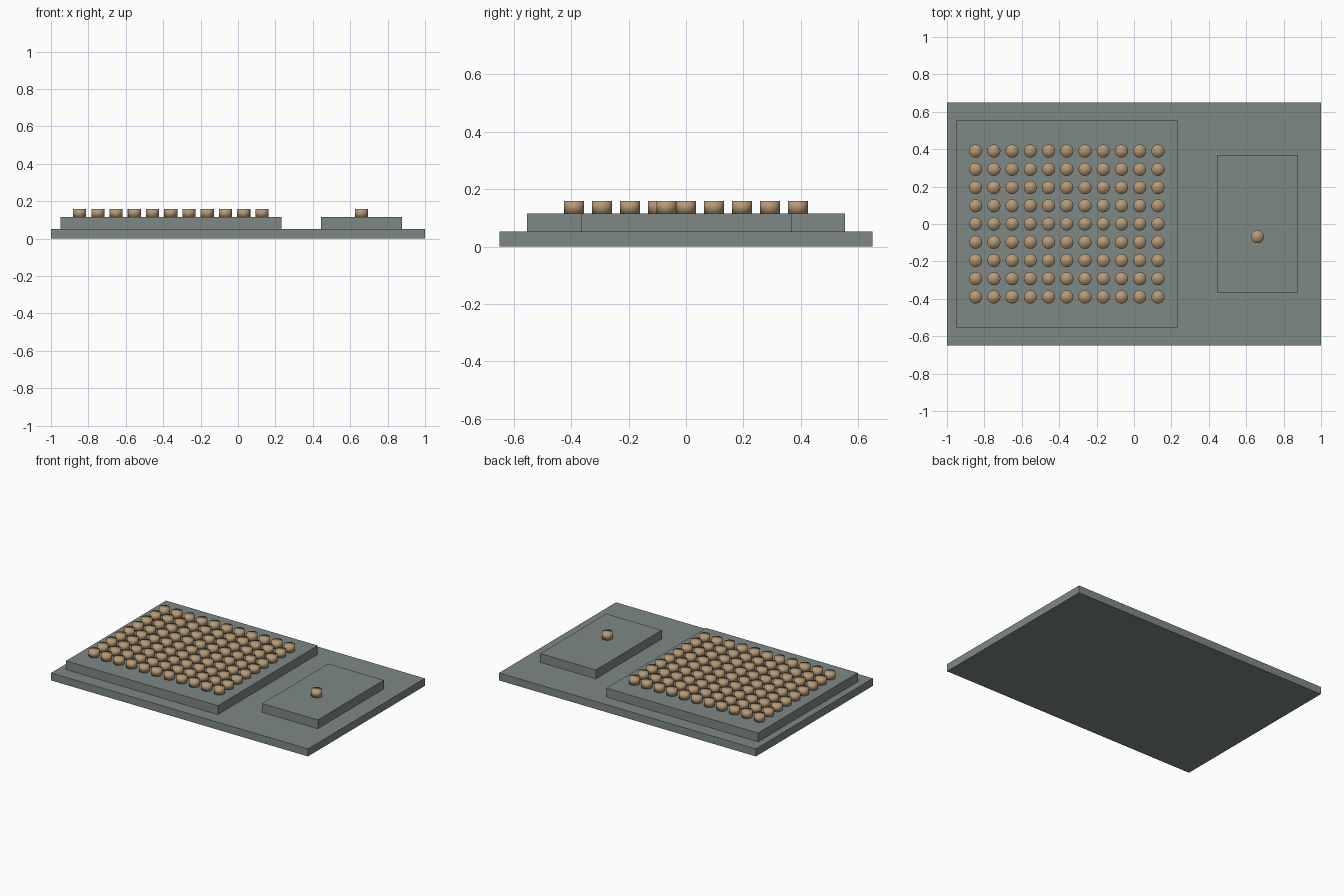
import bpy

cube = bpy.data.objects.get("Cube")
if cube:
    bpy.data.objects.remove(cube, do_unlink=True)


def make_material(name, rgb):
    mat = bpy.data.materials.new(name)
    mat.use_nodes = True
    colour = (*rgb, 1)
    mat.diffuse_color = colour
    mat.node_tree.nodes["Principled BSDF"].inputs["Base Color"].default_value = colour
    return mat


def slab(name, x0, x1, y0, y1, z0, z1, mat):
    bpy.ops.mesh.primitive_cube_add(
        size=1, location=((x0 + x1) / 2, (y0 + y1) / 2, (z0 + z1) / 2))
    ob = bpy.context.object
    ob.name = name
    ob.scale = (x1 - x0, y1 - y0, z1 - z0)
    bpy.ops.object.transform_apply(location=False, rotation=False, scale=True)
    ob.data.materials.append(mat)
    return ob


grey = make_material("grey green", (0.21, 0.25, 0.235))
tan = make_material("tan", (0.46, 0.32, 0.18))

BASE_TOP, DECK_TOP, PEG_TOP = 0.053, 0.115, 0.159
PITCH = 0.0975

# Stepped base with two raised platforms
slab("base_plate", -1, 1, -0.65, 0.65, 0, BASE_TOP, grey)
slab("large_platform", -0.95, 0.232, -0.555, 0.555, BASE_TOP, DECK_TOP, grey)
slab("small_platform", 0.444, 0.877, -0.365, 0.369, BASE_TOP, DECK_TOP, grey)

# One round peg, softly shaded over its whole surface
bpy.ops.mesh.primitive_cylinder_add(
    vertices=32, radius=0.035, depth=PEG_TOP - DECK_TOP,
    location=(0.66, -0.068, (DECK_TOP + PEG_TOP) / 2))
peg = bpy.context.object
peg.name = "single_peg"
peg.data.materials.append(tan)
bpy.ops.object.shade_smooth()

# Grid of pegs on the large platform
for col in range(11):
    for row in range(9):
        copy = bpy.data.objects.new(f"grid_peg_{col}_{row}", peg.data)
        copy.location = (-0.847 + col * PITCH, (row - 4) * PITCH, peg.location.z)
        bpy.context.collection.objects.link(copy)
